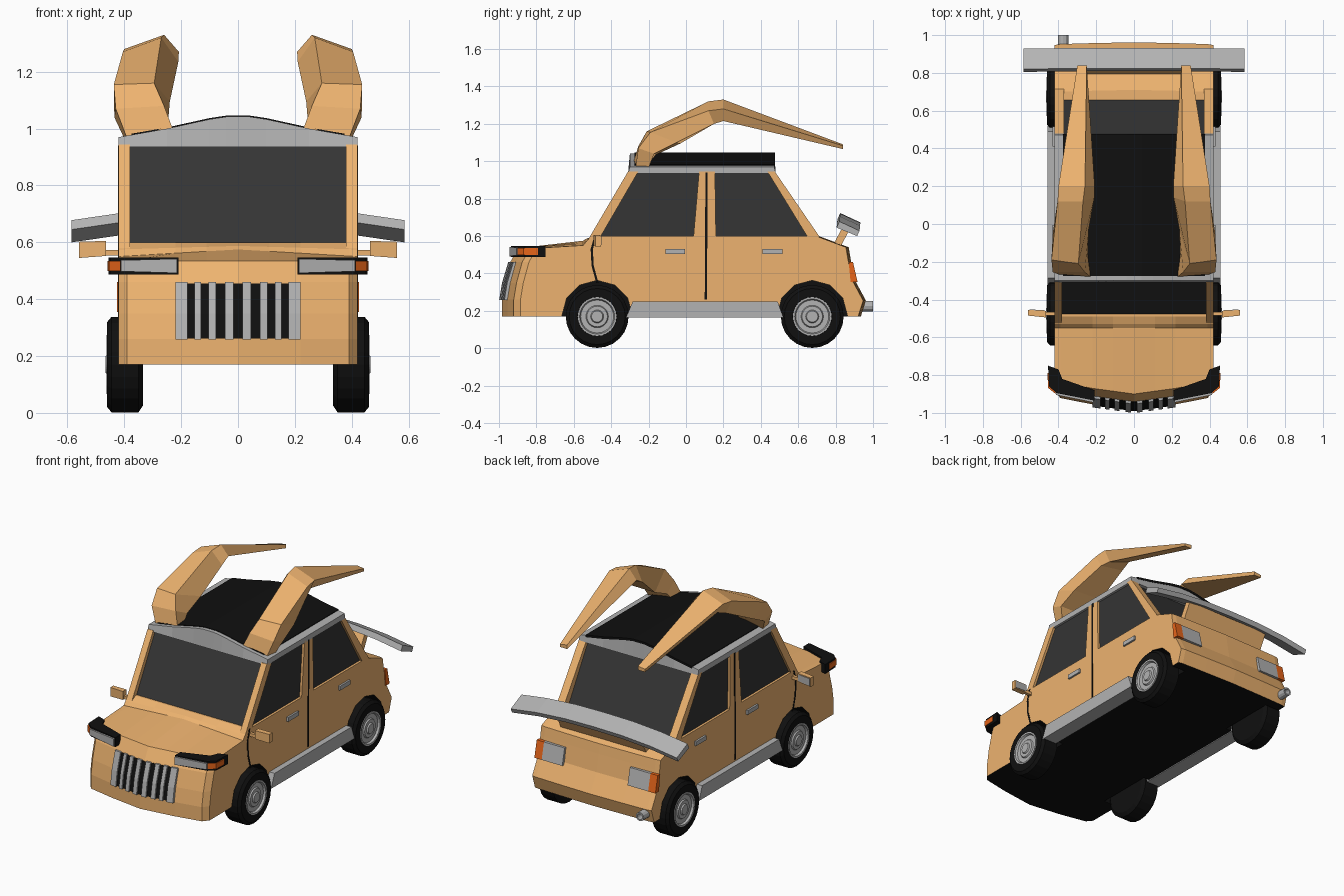
import bpy, bmesh, math
from mathutils import Vector

if "Cube" in bpy.data.objects:
    bpy.data.objects.remove(bpy.data.objects["Cube"])


def material(name, rgb):
    m = bpy.data.materials.new(name)
    m.diffuse_color = (*rgb, 1)
    m.use_nodes = True
    m.node_tree.nodes["Principled BSDF"].inputs["Base Color"].default_value = m.diffuse_color
    return m


PAINT = material("tan_paint", (0.85, 0.45, 0.16))
BLACK = material("black", (0.005, 0.005, 0.005))
GLASS = material("dark_glass", (0.035, 0.035, 0.035))
AMBER = material("amber", (0.8, 0.13, 0.01))
GREY = material("metal_grey", (0.45, 0.45, 0.45))
SIDES = (("right", 1), ("left", -1))


def loft(name, rings, mat):
    """Skin equal-length rings of points and cap both ends."""
    bm = bmesh.new()
    vs = [[bm.verts.new(p) for p in r] for r in rings]
    n = len(rings[0])
    for a, b in zip(vs, vs[1:]):
        for i in range(n):
            j = (i + 1) % n
            bm.faces.new((a[i], a[j], b[j], b[i]))
    bm.faces.new(vs[0])
    bm.faces.new(vs[-1])
    bmesh.ops.recalc_face_normals(bm, faces=bm.faces)
    me = bpy.data.meshes.new(name)
    bm.to_mesh(me)
    bm.free()
    ob = bpy.data.objects.new(name, me)
    bpy.context.collection.objects.link(ob)
    me.materials.append(mat)
    return ob


def pair(name, rings, mat):
    for side, s in SIDES:
        loft(f"{name}_{side}", [[(s * x, y, z) for x, y, z in r] for r in rings], mat)


def slab(yz, x0, x1):
    """Side profile extruded across x."""
    return [[(x, y, z) for y, z in yz] for x in (x0, x1)]


def plan(xy, z0, z1):
    """Top view outline extruded up z."""
    return [[(x, y, z) for x, y in xy] for z in (z0, z1)]


def box(x0, x1, y0, y1, z0, z1):
    return plan([(x0, y0), (x1, y0), (x1, y1), (x0, y1)], z0, z1)


def lathe(profile, cy, cz, n=24):
    """Rings round an axle along x from (x, radius) pairs."""
    return [[(x, cy + r * math.cos(2 * math.pi * i / n), cz + r * math.sin(2 * math.pi * i / n))
             for i in range(n)] for x, r in profile]


# Lower body: side profile swept across x, nose swept back at the corners
nose = [(-.985, .17), (-.985, .26), (-.97, .35), (-.94, .46), (-.90, .535)]
tail = [(.71, .60), (.87, .54), (.88, .48), (.90, .37), (.962, .255), (.935, .17)]


def body_ring(x):
    a = abs(x)
    d = .03 * min(a / .22, 1) + max(0, a - .22) * .2 + max(0, a - .39) * 1
    lift = .025 * (1 - a / .42)
    ring = [(x, y + d, z) for y, z in nose]
    ring += [(x, -.55, .55 + lift), (x, -.53, .575 + lift * .5), (x, -.49, .60)]
    return ring + [(x, y - d * .15, z) for y, z in tail]


xs = (-.42, -.39, -.22, -.11, 0, .11, .22, .39, .42)
body = loft("body", [body_ring(x) for x in xs], PAINT)
body.data.materials.append(BLACK)
for f in body.data.polygons:
    if f.normal.z < -.9:
        f.material_index = 1

# Wheel arches and wheels
tyre = [(.335, .10), (.335, .145), (.35, .168), (.445, .168), (.46, .15), (.46, .105), (.445, .10)]
rim = [(.43, .104), (.463, .104), (.463, .094), (.45, .088), (.45, .06), (.458, .055),
       (.458, .035), (.466, .03), (.466, .004)]
for end, y in (("front", -.475), ("rear", .675)):
    for side, s in SIDES:
        cutter = loft(f"{end}_{side}_arch_cutter", [[(s * px, py, pz) for px, py, pz in r]
                      for r in lathe([(.32, .188), (.5, .188)], y, .175, 12)], BLACK)
        cutter.hide_render = True
        cutter.hide_viewport = False
        cutter.display_type = 'WIRE'
        mod = body.modifiers.new("arch", 'BOOLEAN')
        mod.object = cutter
        mod.operation = 'DIFFERENCE'
        mod.solver = 'EXACT'
        mod.material_mode = 'TRANSFER'
    pair(f"{end}_tyre", lathe(tyre, y, .17), BLACK)
    pair(f"{end}_rim", lathe(rim, y, .17), GREY)

# Cabin: dark glass core with painted pillars around it
loft("cabin_glass", slab([(-.485, .585), (-.285, .945), (.45, .945), (.665, .585)], -.405, .405), GLASS)
pair("front_pillar", slab([(-.53, .57), (-.455, .60), (-.255, .945), (-.31, .945)], .38, .42), PAINT)
pair("middle_pillar", slab([(.04, .595), (.16, .595), (.155, .945), (.07, .945)], .38, .42), PAINT)
pair("rear_pillar", slab([(.65, .595), (.715, .595), (.475, .945), (.435, .945)], .37, .42), PAINT)

# Roof: arched grey shell with a black top panel
arch = [(-.42, .97), (-.25, 1.0), (-.1, 1.033), (-.04, 1.042), (.04, 1.042), (.1, 1.033), (.25, 1.0), (.42, .97)]
loft("roof_frame", [[(x, -.31, .935), (x, -.30, z), (x, .472, z), (x, .48, .935)] for x, z in arch], GREY)
top = [(-.375, .978)] + arch[1:-1] + [(.375, .978)]
loft("roof_panel", [[(x, -.275, z - .01), (x, -.275, z + .004), (x, .476, z + .004), (x, .476, z - .01)]
                    for x, z in top], BLACK)

# Swept horns on the roof: outer front, inner front, inner back, outer back
horn = [
    [(.39, -.27, .965), (.23, -.28, 1.00), (.24, -.20, .99), (.40, -.20, .965)],
    [(.43, -.255, 1.07), (.26, -.255, 1.08), (.245, -.16, 1.035), (.435, -.17, 1.04)],
    [(.437, -.19, 1.155), (.295, -.21, 1.16), (.24, -.03, 1.095), (.43, -.05, 1.10)],
    [(.405, .12, 1.27), (.27, .12, 1.32), (.21, .14, 1.235), (.385, .15, 1.20)],
    [(.40, .20, 1.28), (.26, .20, 1.33), (.208, .20, 1.27), (.36, .20, 1.215)],
    [(.30, .84, 1.083), (.25, .84, 1.09), (.25, .84, 1.065), (.30, .84, 1.065)],
]
pair("horn", horn, PAINT)

# Sills, door gaps and handles
pair("sill", slab([(-.32, .165), (-.285, .25), (.49, .25), (.52, .165)], .36, .457), GREY)
pair("door_gap", slab([(.10, .26), (.112, .26), (.116, .94), (.104, .94)], .40, .422), BLACK)
gap = [(-.48, .35), (-.505, .44), (-.51, .53), (-.49, .60)]
pair("front_door_gap", slab(gap + [(y + .012, z) for y, z in reversed(gap)], .40, .422), BLACK)
for name, y in (("front", -.11), ("rear", .41)):
    pair(f"{name}_door_handle", box(.41, .432, y, y + .105, .505, .532), GREY)

# Grille: black backing with grey fins following the nose
def grille_ring(x, y, inset=0):
    d = .03 * abs(x) / .22
    pts = [(-.985, .258 + inset), (-.97, .35), (-.937, .46 - inset)]
    return [(x, py + y + d, z) for py, z in pts] + [(x, py + .03 + d, z) for py, z in reversed(pts)]


loft("grille_backing", [grille_ring(x, -.006, .004) for x in (-.21, 0, .21)], BLACK)
fins = [(-.22, -.178), (-.153, -.13), (-.104, -.077), (-.046, -.016),
        (.016, .046), (.077, .104), (.13, .153), (.178, .22)]
for i, (a, b) in enumerate(fins):
    loft(f"grille_fin_{i + 1}", [grille_ring(a, -.016), grille_ring(b, -.016)], GREY)

# Headlights wrapping round the front corners
pair("headlight_housing", plan([(.21, -.935), (.41, -.895), (.45, -.86), (.455, -.75), (.40, -.77),
                                (.38, -.82), (.21, -.88)], .487, .547), BLACK)
pair("headlight_lens", [[(.215, -.945, .492), (.215, -.945, .542), (.215, -.92, .542), (.215, -.92, .492)],
                        [(.412, -.905, .498), (.412, -.905, .537), (.412, -.88, .537), (.412, -.88, .498)]], GREY)
pair("headlight_indicator", plan([(.414, -.90), (.454, -.868), (.459, -.79), (.43, -.79)], .50, .535), AMBER)

# Door mirrors
pair("mirror_stem", box(.41, .475, -.485, -.465, .553, .573), PAINT)
pair("mirror_shell", [[(.465, -.495, .552), (.465, -.495, .605), (.465, -.46, .605), (.465, -.46, .552)],
                      [(.56, -.485, .545), (.56, -.485, .602), (.56, -.455, .602), (.56, -.455, .545)]], PAINT)
pair("mirror_glass", [[(.47, -.462, .558), (.47, -.462, .6), (.47, -.457, .6), (.47, -.457, .558)],
                      [(.554, -.458, .551), (.554, -.458, .597), (.554, -.452, .597), (.554, -.452, .551)]], GREY)

# Tail lights and exhaust
rear_face = [(.87, .46), (.893, .46), (.917, .355), (.88, .355)]
pair("tail_light", slab(rear_face, .23, .375), GREY)
pair("tail_indicator", slab(rear_face, .375, .426), AMBER)
pipe = [[(-.375 + r * math.cos(i * math.pi / 6), y, .225 + r * math.sin(i * math.pi / 6)) for i in range(12)]
        for y, r in ((.88, .028), (1.0, .028), (1.0, .018), (.96, .016))]
loft("exhaust", pipe, GREY)

# Rear wing on its support, drooping at the tips
section = [(.82, .678), (.928, .628), (.915, .600), (.805, .645)]
wing = [(-.585, 0), (-.4, .027), (-.2, .042), (0, .045), (.2, .042), (.4, .027), (.585, 0)]
loft("rear_wing", [[(x, y + dz * .1, z + dz) for y, z in section] for x, dz in wing], GREY)
loft("wing_support", slab([(.79, .56), (.83, .55), (.885, .655), (.85, .67)], -.3, .3), PAINT)
